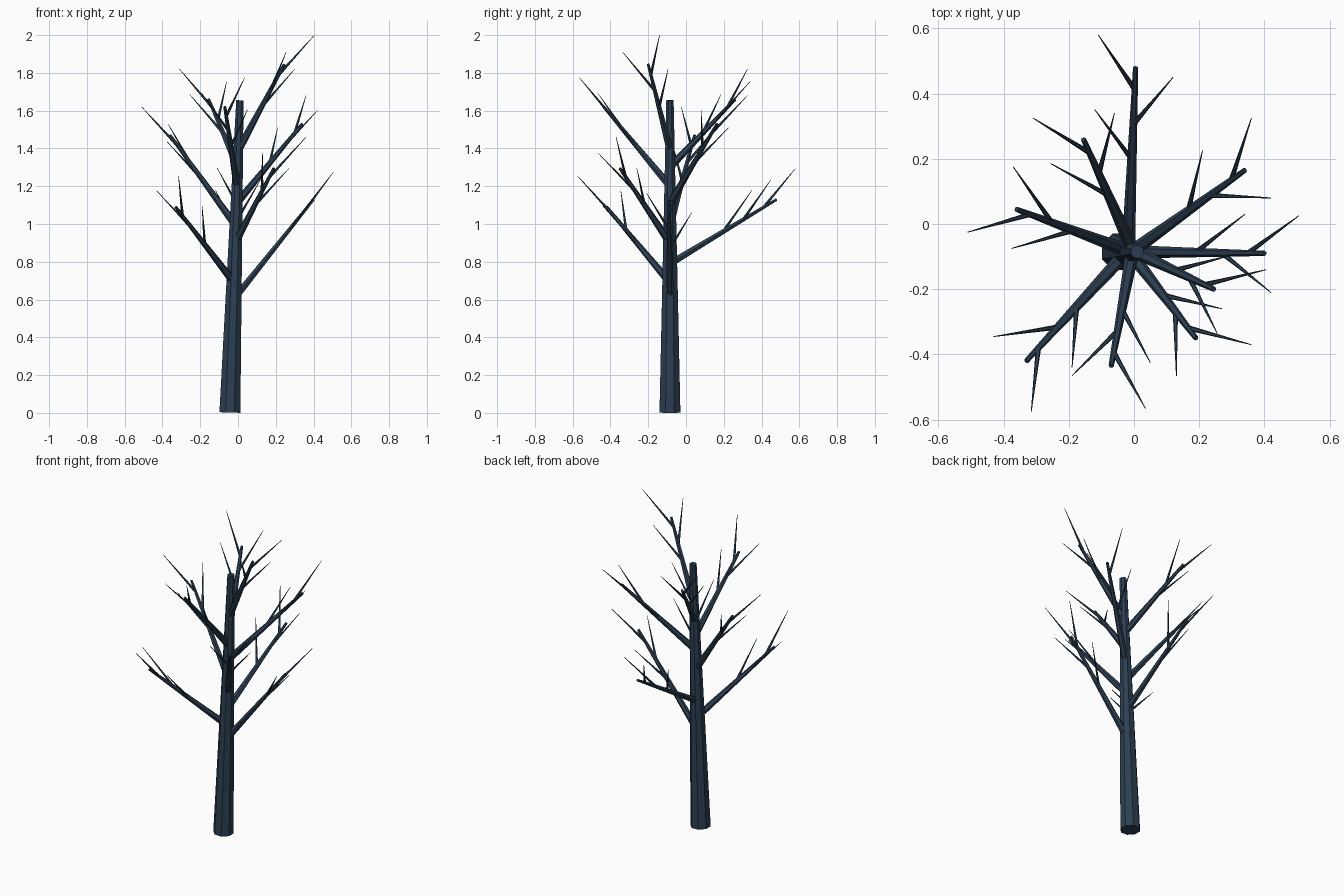
import bpy, bmesh
from mathutils import Vector, Matrix
from math import pi

mat = bpy.data.materials.new("bark")
mat.diffuse_color = (0.025, 0.05, 0.085, 1)


def limb(bm, a, b, r1, r2, sides):
    """Tapered straight limb from a to b."""
    a, b = Vector(a), Vector(b)
    d = b - a
    m = (Matrix.Translation((a + b) / 2) @ d.to_track_quat('Z', 'Y').to_matrix().to_4x4()
         @ Matrix.Rotation(pi / sides, 4, 'Z'))
    bmesh.ops.create_cone(bm, cap_ends=True, segments=sides, radius1=r1,
                          radius2=r2, depth=d.length, matrix=m)


def finish(bm, name):
    me = bpy.data.meshes.new(name)
    bm.to_mesh(me)
    bm.free()
    me.materials.append(mat)
    ob = bpy.data.objects.new(name, me)
    bpy.context.collection.objects.link(ob)


def trunk_at(z):
    return Vector((-0.043 + 0.053 * z / 1.655, -0.085, z))


# trunk, slightly leaning, foot square to its axis
bm = bmesh.new()
limb(bm, trunk_at(0.002), trunk_at(1.655), 0.06, 0.021, 8)
finish(bm, "trunk")

# each branch: height on trunk, end point, three twig tips (outer to inner)
branches = [
    (0.60, (0.40, -0.09, 1.13), [(0.505, 0.025, 1.275), (0.42, -0.21, 1.165), (0.34, 0.03, 1.06)]),
    (0.69, (-0.33, -0.42, 1.09), [(-0.315, -0.575, 1.255), (-0.43, -0.345, 1.175), (-0.19, -0.44, 1.095)]),
    (0.79, (0.005, 0.48, 1.13), [(-0.11, 0.58, 1.295), (0.12, 0.45, 1.235), (-0.12, 0.35, 1.18)]),
    (0.90, (0.19, -0.35, 1.295), [(0.36, -0.37, 1.46), (0.13, -0.465, 1.375), (0.27, -0.26, 1.295)]),
    (0.99, (-0.36, 0.045, 1.47), [(-0.51, -0.025, 1.62), (-0.37, 0.175, 1.53), (-0.375, -0.075, 1.435)]),
    (1.11, (0.34, 0.165, 1.53), [(0.36, 0.325, 1.68), (0.42, 0.08, 1.60), (0.21, 0.225, 1.51)]),
    (1.20, (-0.07, -0.435, 1.62), [(0.035, -0.565, 1.775), (-0.19, -0.465, 1.69), (0.05, -0.425, 1.605)]),
    (1.30, (-0.155, 0.26, 1.66), [(-0.31, 0.325, 1.82), (-0.06, 0.34, 1.755), (-0.255, 0.185, 1.685)]),
    (1.39, (0.245, -0.20, 1.845), [(0.405, -0.14, 2.0), (0.255, -0.335, 1.91), (0.30, -0.095, 1.82)]),
]

for i, (z, end, tips) in enumerate(branches, 1):
    start, end = trunk_at(z), Vector(end)
    # main branch
    bm = bmesh.new()
    limb(bm, start, end, 0.021, 0.008, 6)
    finish(bm, f"branch_{i}")
    # thin pointed twigs
    bm = bmesh.new()
    for f, tip in zip((0.88, 0.69, 0.50), tips):
        limb(bm, start.lerp(end, f), tip, 0.0085, 0.0012, 5)
    finish(bm, f"twigs_{i}")
